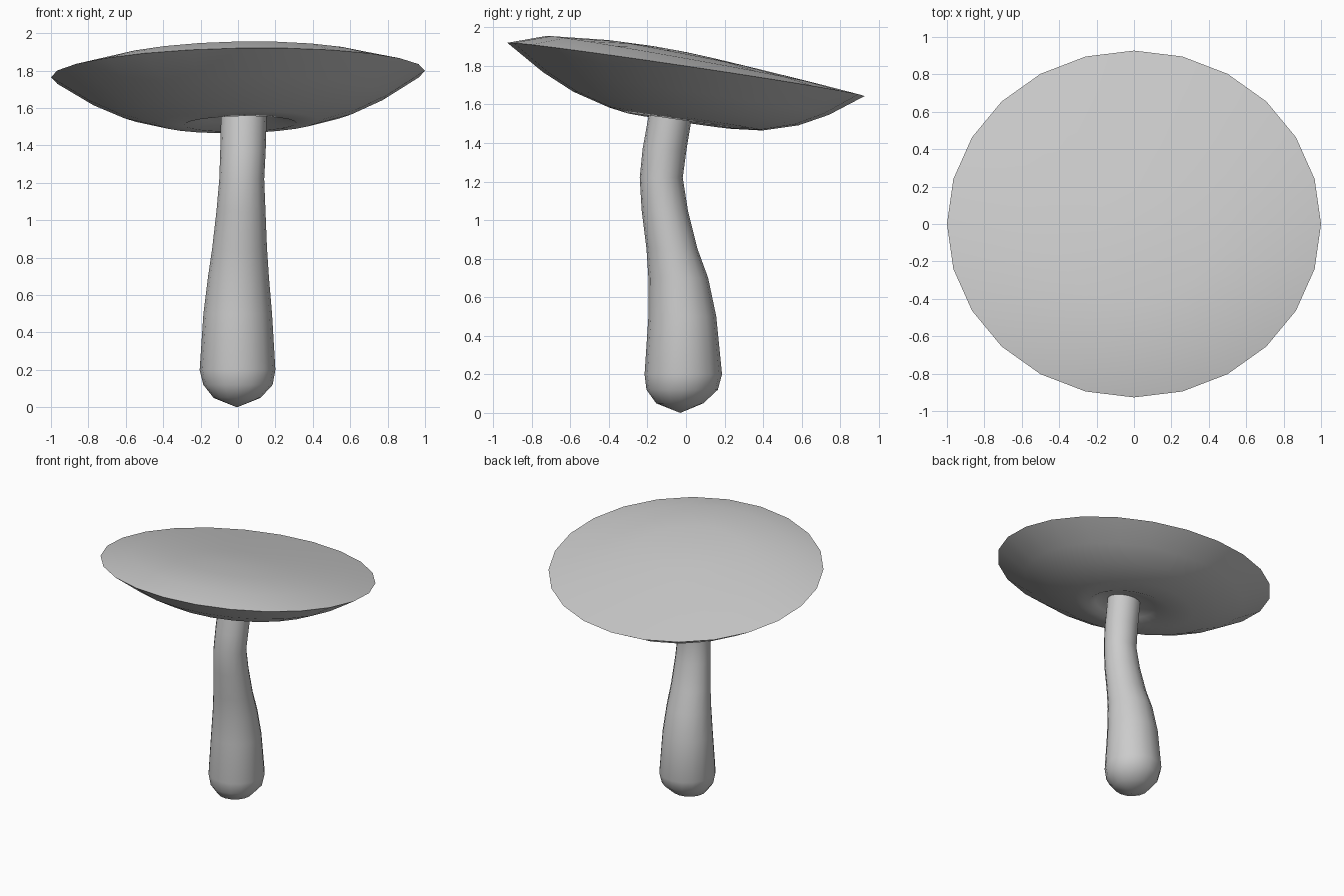
import bpy, bmesh
from math import sin, cos, pi, radians

if "Cube" in bpy.data.objects:
    bpy.data.objects.remove(bpy.data.objects["Cube"])


def loft(name, rings, sides, tip_start=None, tip_end=None):
    """Skin a list of rings (lists of points), optionally closed by tip points."""
    bm = bmesh.new()
    loops = [[bm.verts.new(p) for p in ring] for ring in rings]
    for a, b in zip(loops, loops[1:]):
        for i in range(sides):
            j = (i + 1) % sides
            bm.faces.new((a[i], a[j], b[j], b[i]))
    for loop, tip in ((loops[0], tip_start), (loops[-1], tip_end)):
        if tip is None:
            bm.faces.new(loop)
        else:
            t = bm.verts.new(tip)
            for i in range(sides):
                bm.faces.new((loop[i], loop[(i + 1) % sides], t))
    bmesh.ops.recalc_face_normals(bm, faces=bm.faces)
    mesh = bpy.data.meshes.new(name)
    bm.to_mesh(mesh)
    bm.free()
    obj = bpy.data.objects.new(name, mesh)
    bpy.context.collection.objects.link(obj)
    bpy.context.view_layer.objects.active = obj
    obj.select_set(True)
    bpy.ops.object.shade_smooth_by_angle(angle=radians(60))
    obj.select_set(False)


# Stem: height, left, right, front, back extents of each ring
stem = [
    (0.05, -0.13, 0.12, -0.155, 0.09),
    (0.12, -0.185, 0.185, -0.205, 0.165),
    (0.20, -0.205, 0.20, -0.215, 0.187),
    (0.50, -0.185, 0.182, -0.195, 0.157),
    (0.70, -0.16, 0.165, -0.195, 0.115),
    (0.85, -0.138, 0.155, -0.205, 0.06),
    (1.05, -0.115, 0.147, -0.23, 0.01),
    (1.22, -0.10, 0.14, -0.24, -0.017),
    (1.37, -0.095, 0.148, -0.225, 0.003),
    (1.62, -0.09, 0.155, -0.18, 0.045),
]
N = 16
rings = []
for z, x0, x1, y0, y1 in stem:
    rings.append([((x0 + x1) / 2 + (x1 - x0) / 2 * cos(2 * pi * i / N),
                   (y0 + y1) / 2 + (y1 - y0) / 2 * sin(2 * pi * i / N), z)
                  for i in range(N)])
loft("stem", rings, N, tip_start=(-0.005, -0.03, 0), tip_end=(0.03, -0.07, 1.63))


# Cap: tilted lens with a shallow dome above and a dimpled bowl below
def cap_point(x, y, h):
    return (x, y, 1.782 + 0.0175 * x - 0.149 * y + h)


# radius, height from the rim plane, front-back skew, shift toward the stem
cap = [
    (0.15, -0.215, 0, 1.0), (0.22, -0.24, 0, 0.8), (0.30, -0.272, 0, 0.4),
    (0.43, -0.257, 0, 0), (0.63, -0.203, 0, 0), (0.80, -0.125, 0, 0),
    (1.00, 0.0, 0, 0),
    (0.78, 0.044, 0.022, 0), (0.45, 0.072, 0.019, 0), (0.2, 0.085, 0.01, 0),
]
M = 24
rings = []
for r, h, skew, shift in cap:
    ring = []
    for i in range(M):
        a = 2 * pi * i / M
        ring.append(cap_point(r * cos(a) + 0.03 * shift,
                              0.927 * r * sin(a) - 0.08 * shift,
                              h - skew * sin(a)))
    rings.append(ring)
loft("cap", rings, M, tip_start=cap_point(0.03, -0.08, -0.205),
     tip_end=cap_point(0, 0, 0.09))
